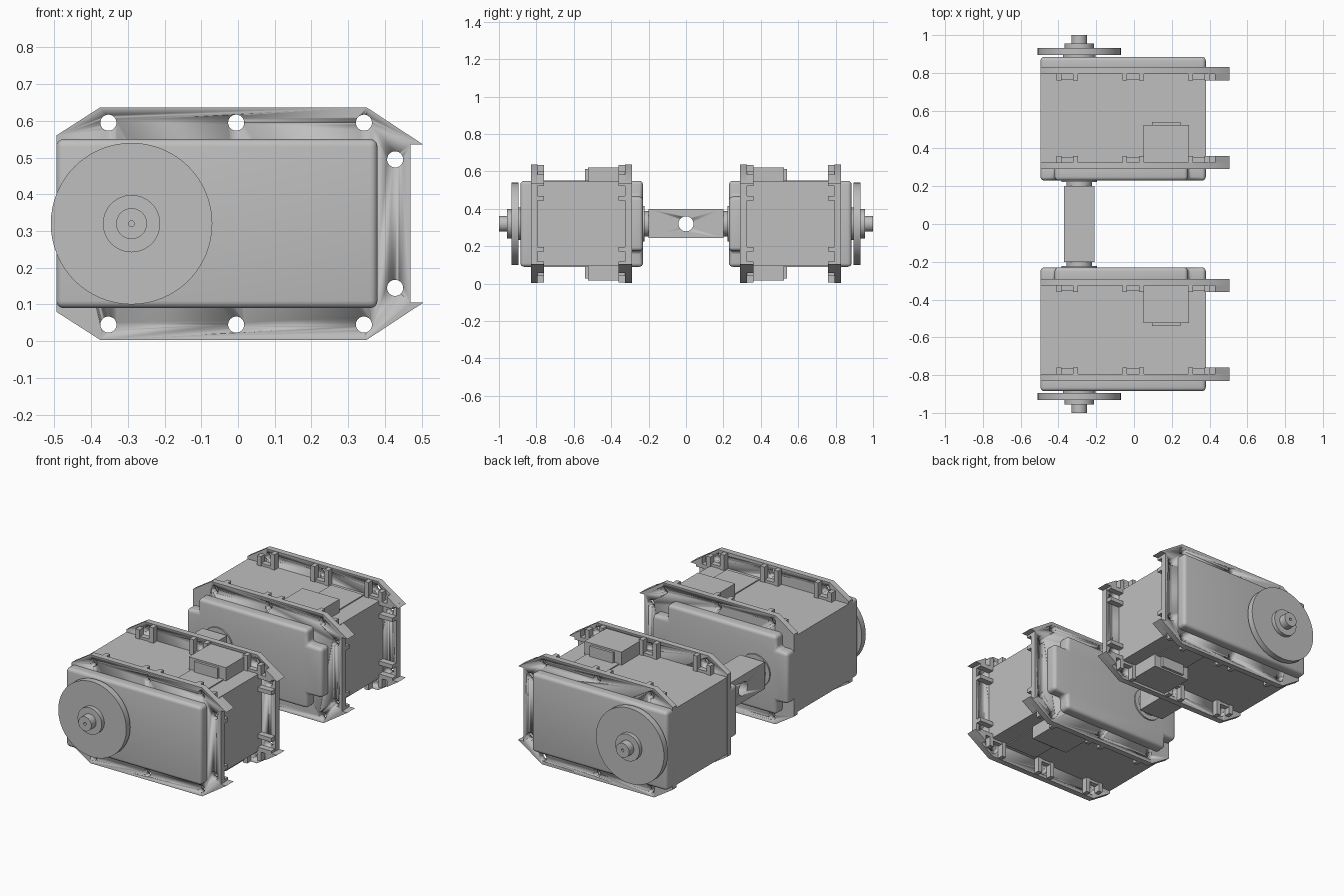
import bpy, bmesh, math
from mathutils import Matrix

cube = bpy.data.objects.get("Cube")
if cube:
    bpy.data.objects.remove(cube, do_unlink=True)

MID = 0.32        # height of the shaft axis
SHAFT_X = -0.29

grey = bpy.data.materials.new("housing grey")
grey.use_nodes = True
COLOUR = (0.52, 0.52, 0.52, 1)
grey.diffuse_color = COLOUR
for node in grey.node_tree.nodes:
    if node.type == 'BSDF_PRINCIPLED':
        node.inputs["Base Color"].default_value = COLOUR


def finish(name, bm, mirror=True):
    """Turn a bmesh into a shaded object, mirrored front to back."""
    bmesh.ops.recalc_face_normals(bm, faces=bm.faces)
    mesh = bpy.data.meshes.new(name)
    bm.to_mesh(mesh)
    bm.free()
    mesh.materials.append(grey)
    obj = bpy.data.objects.new(name, mesh)
    bpy.context.collection.objects.link(obj)
    bpy.ops.object.select_all(action='DESELECT')
    obj.select_set(True)
    bpy.context.view_layer.objects.active = obj
    bpy.ops.object.shade_smooth_by_angle(angle=math.radians(35))
    if mirror:
        mod = obj.modifiers.new("front and back", 'MIRROR')
        mod.use_axis = (False, True, False)
        mod.use_mirror_merge = False
    return obj


def add_prism(bm, points, y0, y1):
    """Extrude an (x, z) outline from y0 to y1."""
    face = bm.faces.new([bm.verts.new((x, y0, z)) for x, z in points])
    ext = bmesh.ops.extrude_face_region(bm, geom=[face])
    verts = [v for v in ext["geom"] if isinstance(v, bmesh.types.BMVert)]
    bmesh.ops.translate(bm, verts=verts, vec=(0, y1 - y0, 0))


def add_box(bm, x0, x1, y0, y1, z0, z1):
    add_prism(bm, [(x0, z0), (x1, z0), (x1, z1), (x0, z1)], y0, y1)


def add_cylinder(bm, x, z, radius, y0, y1, sides=48):
    turn = Matrix.Translation((x, (y0 + y1) / 2, z)) @ Matrix.Rotation(math.pi / 2, 4, 'X')
    bmesh.ops.create_cone(bm, cap_ends=True, segments=sides, radius1=radius,
                          radius2=radius, depth=y1 - y0, matrix=turn)


def cut(obj, cutter):
    """Subtract the cutter, placing the cut before any mirror."""
    cutter.hide_render = True
    mod = obj.modifiers.new("holes", 'BOOLEAN')
    mod.operation = 'DIFFERENCE'
    mod.solver = 'EXACT'
    mod.object = cutter
    bpy.ops.object.select_all(action='DESELECT')
    bpy.context.view_layer.objects.active = obj
    obj.select_set(True)
    bpy.ops.object.modifier_move_to_index(modifier=mod.name, index=0)
    bpy.ops.object.modifier_apply(modifier=mod.name)


def both_halves(upper):
    """Complete an outline from its upper half, reflected about the shaft height."""
    return upper + [(x, 2 * MID - z) for x, z in reversed(upper)]


# Main housing
bm = bmesh.new()
add_box(bm, -0.494, 0.38, 0.3, 0.82, 0.095, 0.545)
finish("motor_housing", bm)

# Rounded end covers: plain outside, notched corners inside
plain = both_halves([(-0.495, 0.55), (0.38, 0.55)])
notched = both_halves([(-0.495, 0.47), (-0.42, 0.47), (-0.42, 0.55),
                       (0.285, 0.55), (0.285, 0.465), (0.38, 0.465)])
for name, outline, y0, y1 in (("outer_cover", plain, 0.80, 0.885),
                              ("inner_cover", notched, 0.23, 0.32)):
    bm = bmesh.new()
    add_prism(bm, outline, y0, y1)
    bmesh.ops.bevel(bm, geom=bm.edges[:], offset=0.02, segments=4,
                    profile=0.5, affect='EDGES')
    finish(name, bm)

# Mounting flanges with screw holes
flange_outline = both_halves([(-0.495, 0.56), (-0.375, 0.637), (0.35, 0.637),
                              (0.505, 0.535), (0.47, 0.535)])
top_holes = (-0.353, -0.005, 0.343)
bm = bmesh.new()
for s in (1, -1):
    for x in top_holes:
        add_cylinder(bm, x, MID + s * 0.275, 0.022, 0.2, 0.95, 24)
    add_cylinder(bm, 0.428, MID + s * 0.175, 0.022, 0.2, 0.95, 24)
cutter = finish("screw_hole_cutter", bm, mirror=False)

for name, y0, y1 in (("inner_flange", 0.29, 0.325), ("outer_flange", 0.795, 0.83)):
    bm = bmesh.new()
    add_prism(bm, flange_outline, y0, y1)
    cut(finish(name, bm), cutter)
bpy.data.objects.remove(cutter, do_unlink=True)

# Screw pocket walls and pointed flange tips, between the flanges
for name, y0, y1 in (("inner_screw_pockets", 0.32, 0.36), ("outer_screw_pockets", 0.76, 0.80)):
    bm = bmesh.new()
    for s in (1, -1):
        for x in top_holes:
            for side in (-1, 1):
                c = x + side * 0.044
                top = 0.60 if abs(c) > 0.37 else 0.635
                za, zb = sorted((MID + s * (0.54 - MID), MID + s * (top - MID)))
                add_box(bm, c - 0.013, c + 0.013, y0, y1, za, zb)
            # Foot joining the two walls of each pocket
            za, zb = sorted((MID + s * 0.22, MID + s * 0.24))
            add_box(bm, x - 0.05, x + 0.05, y0 + 0.005, y1 - 0.005, za, zb)
        for side in (-1, 1):
            c = MID + s * (0.175 + side * 0.038)
            add_box(bm, 0.375, 0.468, y0, y1, c - 0.012, c + 0.012)
        tip = [(0.43, 0.535), (0.505, 0.535), (0.43, 0.584)]
        add_prism(bm, [(x, MID + s * (z - MID)) for x, z in tip], y0, y1)
    finish(name, bm)

# Cable sockets and shallow cover plates, above and below
for label, s in (("upper", 1), ("lower", -1)):
    def span(a, b):
        return sorted((MID + s * (a - MID), MID + s * (b - MID)))
    bm = bmesh.new()
    add_box(bm, 0.05, 0.29, 0.32, 0.525, *span(0.54, 0.622))
    add_box(bm, 0.095, 0.245, 0.52, 0.54, *span(0.54, 0.612))
    finish(label + "_cable_socket", bm)
    bm = bmesh.new()
    add_box(bm, 0.065, 0.275, 0.52, 0.77, *span(0.54, 0.551))
    finish(label + "_cover_plate", bm)

# Output disc, hub and shaft bearings
for name, radius, y0, y1 in (("outer_bearing", 0.087, 0.87, 0.9),
                             ("output_disc", 0.22, 0.895, 0.932),
                             ("disc_hub", 0.078, 0.93, 0.956),
                             ("inner_bearing", 0.095, 0.222, 0.25),
                             ("inner_shaft", 0.068, 0.195, 0.235)):
    bm = bmesh.new()
    add_cylinder(bm, SHAFT_X, MID, radius, y0, y1, 64)
    finish(name, bm)

# Shaft end with a small centre hole
bm = bmesh.new()
add_cylinder(bm, SHAFT_X, MID, 0.008, 0.97, 1.05, 16)
cutter = finish("centre_hole_cutter", bm, mirror=False)
bm = bmesh.new()
add_cylinder(bm, SHAFT_X, MID, 0.042, 0.94, 1.0, 48)
cut(finish("shaft_end", bm), cutter)
bpy.data.objects.remove(cutter, do_unlink=True)

# Coupling block between the motors, with a cross hole
bm = bmesh.new()
turn = Matrix.Translation((SHAFT_X, 0, MID)) @ Matrix.Rotation(math.pi / 2, 4, 'Y')
bmesh.ops.create_cone(bm, cap_ends=True, segments=32, radius1=0.04, radius2=0.04,
                      depth=0.4, matrix=turn)
cutter = finish("cross_hole_cutter", bm, mirror=False)
bm = bmesh.new()
add_box(bm, SHAFT_X - 0.08, SHAFT_X + 0.08, -0.2, 0.2, 0.243, 0.4)
cut(finish("coupling_block", bm, mirror=False), cutter)
bpy.data.objects.remove(cutter, do_unlink=True)
